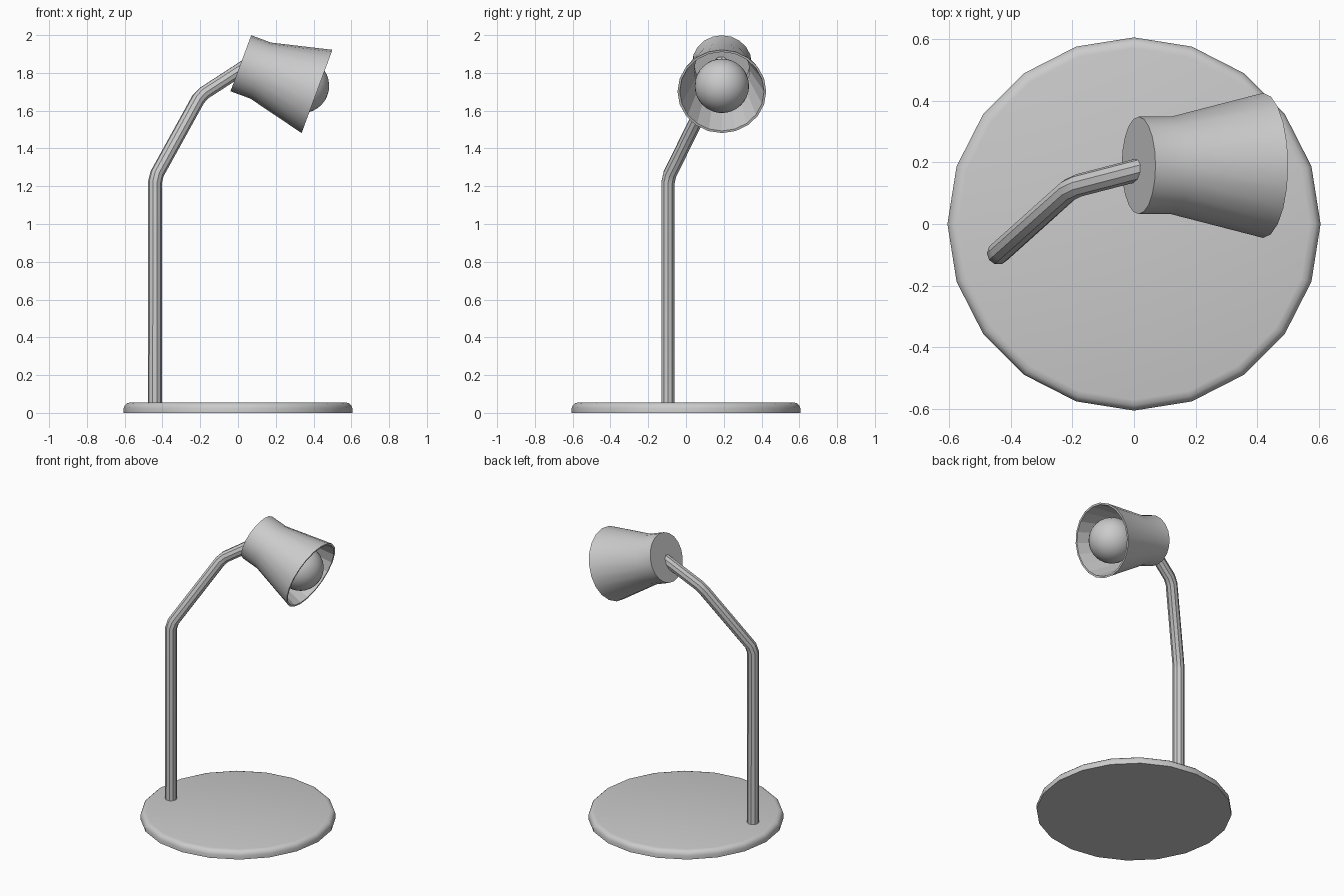
import bpy, math
from mathutils import Vector

if "Cube" in bpy.data.objects:
    bpy.data.objects.remove(bpy.data.objects["Cube"])


def lathe(name, profile, sides, flat_rows=()):
    """Revolve (radius, height) points about z; zero radius makes a pole."""
    verts, rows, faces, flat = [], [], [], []
    for r, h in profile:
        if r == 0:
            rows.append([len(verts)] * sides)
            verts.append((0, 0, h))
        else:
            rows.append(list(range(len(verts), len(verts) + sides)))
            for i in range(sides):
                a = 2 * math.pi * i / sides
                verts.append((r * math.cos(a), r * math.sin(a), h))
    for k in range(len(rows) - 1):
        for i in range(sides):
            j = (i + 1) % sides
            quad = [rows[k][i], rows[k][j], rows[k + 1][j], rows[k + 1][i]]
            faces.append(list(dict.fromkeys(quad)))
            flat.append(k in flat_rows)
    mesh = bpy.data.meshes.new(name)
    mesh.from_pydata(verts, [], faces)
    obj = bpy.data.objects.new(name, mesh)
    bpy.context.collection.objects.link(obj)
    smooth(obj)
    for poly, is_flat in zip(mesh.polygons, flat):
        if is_flat:
            poly.use_smooth = False
    return obj


def smooth(obj):
    bpy.ops.object.select_all(action='DESELECT')
    obj.select_set(True)
    bpy.context.view_layer.objects.active = obj
    bpy.ops.object.shade_smooth_by_angle(angle=math.radians(35))


# Round base with a softened top edge
lathe("base", [(0, 0), (0.605, 0), (0.605, 0.025), (0.6, 0.04),
               (0.588, 0.051), (0.57, 0.055), (0, 0.055)], 20)

# Bent tubular arm, with short chamfered elbows
path = [Vector(p) for p in [(-0.44, -0.095, 0.03), (-0.44, -0.095, 1.245),
                            (-0.2, 0.12, 1.68), (0.07, 0.19, 1.855)]]
points = [path[0]]
for a, b, c in zip(path, path[1:], path[2:]):
    points += [b + (a - b).normalized() * 0.025, b + (c - b).normalized() * 0.025]
points.append(path[-1])
curve = bpy.data.curves.new("arm", 'CURVE')
curve.dimensions = '3D'
curve.bevel_depth = 0.037
curve.bevel_resolution = 3
curve.use_fill_caps = True
spline = curve.splines.new('POLY')
spline.points.add(len(points) - 1)
for sp, p in zip(spline.points, points):
    sp.co = (*p, 1)
arm = bpy.data.objects.new("arm", curve)
bpy.context.collection.objects.link(arm)
bpy.ops.object.select_all(action='DESELECT')
arm.select_set(True)
bpy.context.view_layer.objects.active = arm
bpy.ops.object.convert(target='MESH')
smooth(bpy.context.view_layer.objects.active)

# Lamp head: local z runs from the back cap down to the open rim
head = Vector((0.015, 0.19, 1.851))
tilt = (0, math.radians(90 + 20.3), 0)

# Shade: closed back, short collar, flared cone, thin wall, faceted inside
shade = lathe("shade", [(0, 0), (0.158, 0), (0.158, 0.112), (0.235, 0.43),
                        (0.223, 0.43), (0.147, 0.112), (0.147, 0.012),
                        (0, 0.012)], 20, flat_rows=(4, 5))
# The profile starts at the low end, so both lathe solids share outward winding
shade.location, shade.rotation_euler = head, tilt

# Bulb: globe with a slim neck reaching the back of the shade
r, centre = 0.144, 0.345
profile = [(0, 0.01), (0.035, 0.01)]
for i in range(2, 17):
    a = math.pi * i / 16
    profile.append((0 if i == 16 else r * math.sin(a), centre - r * math.cos(a)))
profile.insert(2, (0.035, centre - r))
bulb = lathe("bulb", profile, 32)
bulb.location, bulb.rotation_euler = head, tilt
